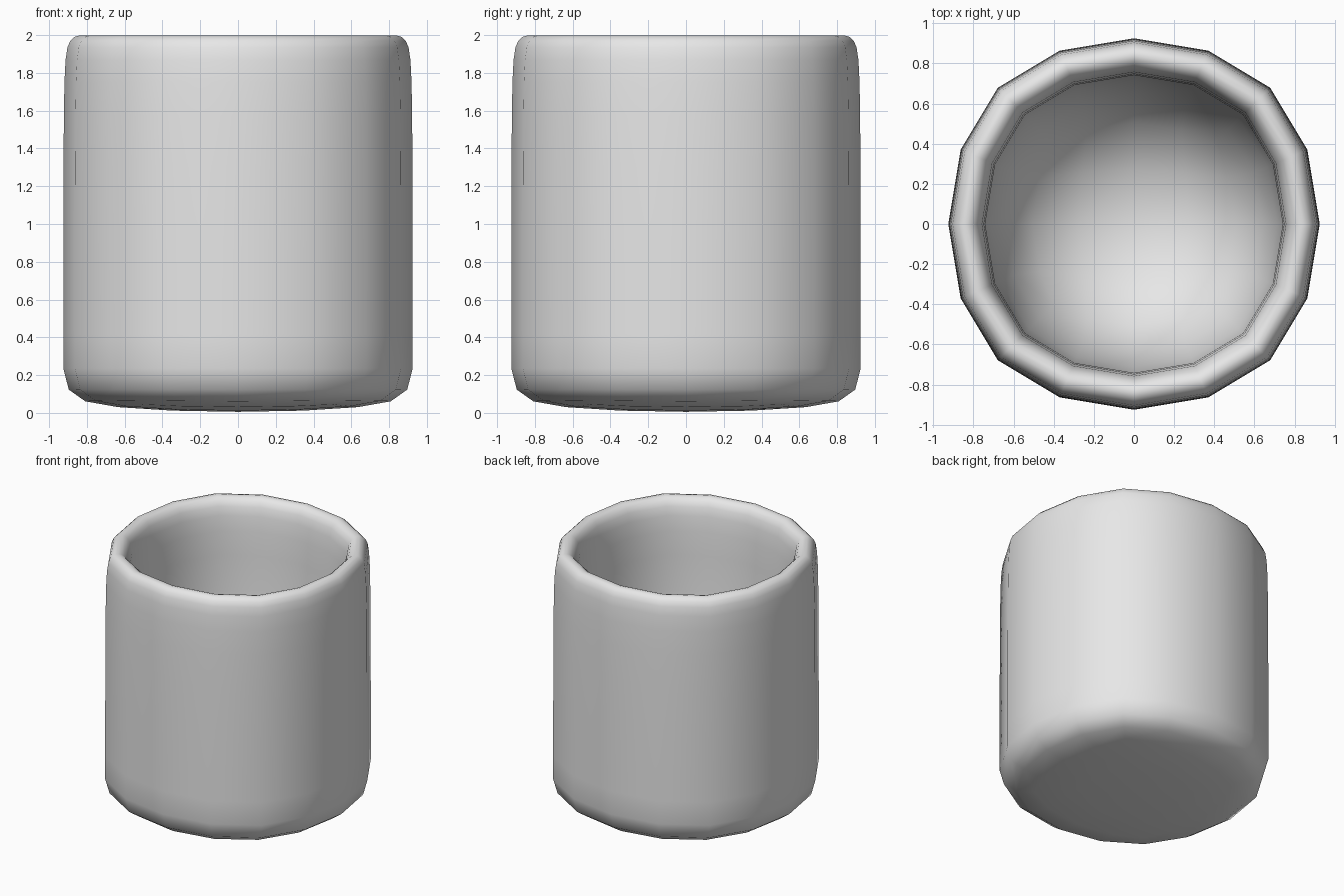
import bpy
import bmesh

cube = bpy.data.objects.get("Cube")
if cube:
    bpy.data.objects.remove(cube, do_unlink=True)

# Plain clay colour
clay = bpy.data.materials.new("light_grey")
clay.use_nodes = True
GREY = (0.8, 0.8, 0.8, 1.0)
clay.diffuse_color = GREY
clay.node_tree.nodes["Principled BSDF"].inputs["Base Color"].default_value = GREY

# Square cage rings (finished radius, height): outer base, up the wall,
# over the rim, then down the inside to the floor
PROFILE = [
    (0.925, -0.007), (0.925, 0.203), (0.925, 1.78), (0.905, 2.005),
    (0.775, 2.005), (0.735, 1.78), (0.735, 0.2),
]
SHRINK = 0.9375  # how far smoothing pulls a square ring inwards


def square_ring(bm, radius, z):
    r = radius / SHRINK
    return [bm.verts.new((sx * r, sy * r, z))
            for sx, sy in ((-1, -1), (1, -1), (1, 1), (-1, 1))]


# Cup body: bridge the rings and cap the base and the inner floor
bm = bmesh.new()
rings = [square_ring(bm, r, z) for r, z in PROFILE]
for low, high in zip(rings, rings[1:]):
    for i in range(4):
        j = (i + 1) % 4
        bm.faces.new((low[i], low[j], high[j], high[i]))
bm.faces.new(rings[0][::-1])
bm.faces.new(rings[-1])
bmesh.ops.recalc_face_normals(bm, faces=bm.faces)
for face in bm.faces:
    face.smooth = True

mesh = bpy.data.meshes.new("cup")
bm.to_mesh(mesh)
bm.free()
mesh.materials.append(clay)
cup = bpy.data.objects.new("cup", mesh)
bpy.context.collection.objects.link(cup)

# Round the square cage into a sixteen-sided cup
smooth = cup.modifiers.new("round_off", 'SUBSURF')
smooth.levels = 2
smooth.render_levels = 2
smooth.use_limit_surface = False
